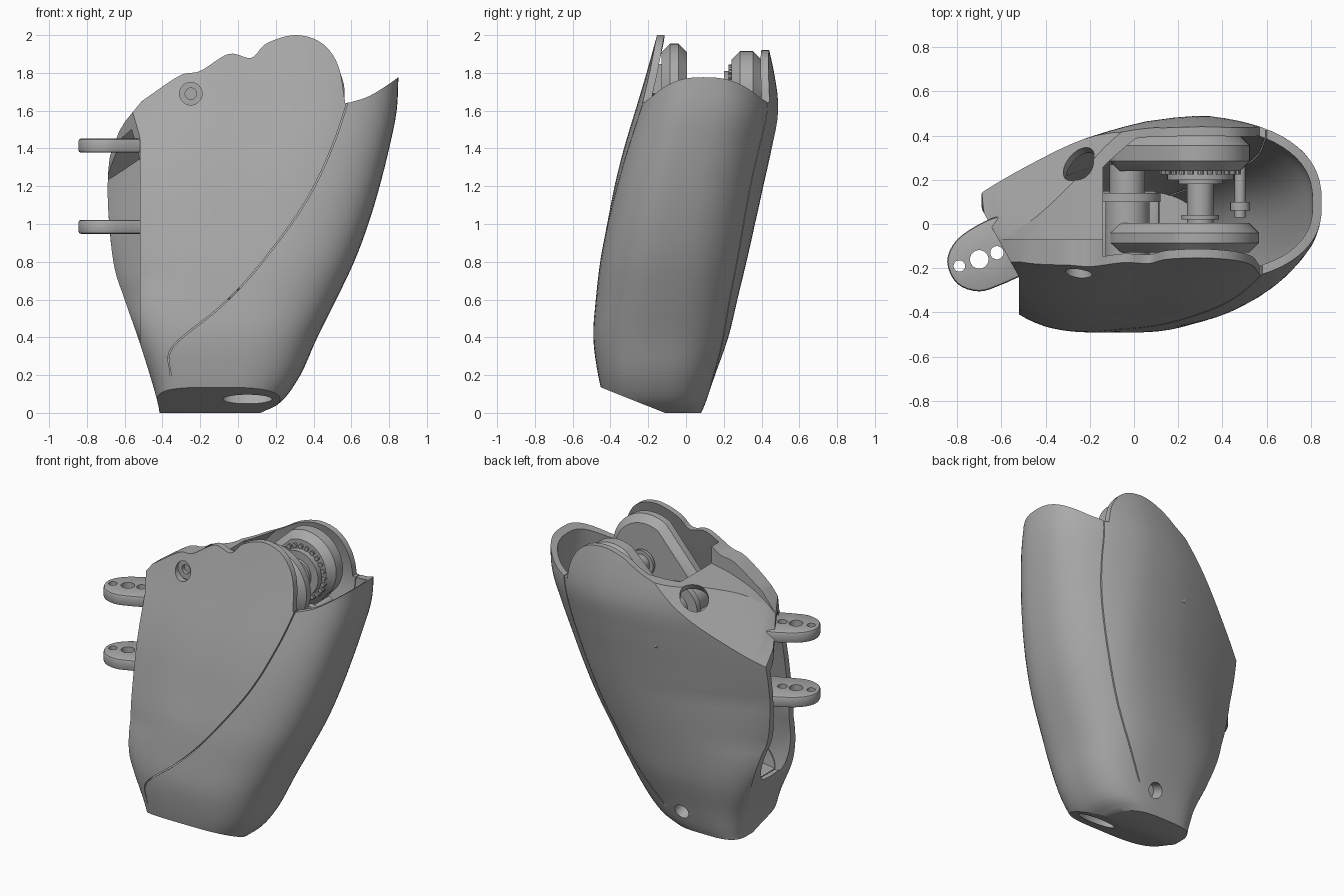
import bpy, bmesh, math
from mathutils import Vector

cube = bpy.data.objects.get("Cube")
if cube:
    bpy.data.objects.remove(cube, do_unlink=True)

grey = bpy.data.materials.new("plain grey")
grey.use_nodes = True
grey.diffuse_color = (0.4, 0.4, 0.4, 1)
grey.node_tree.nodes["Principled BSDF"].inputs["Base Color"].default_value = grey.diffuse_color


def finish(name, bm):
    bmesh.ops.recalc_face_normals(bm, faces=bm.faces)
    me = bpy.data.meshes.new(name)
    bm.to_mesh(me)
    bm.free()
    me.materials.append(grey)
    ob = bpy.data.objects.new(name, me)
    bpy.context.collection.objects.link(ob)
    return ob


def prism(name, pts, lo, hi, axis="Y"):
    """Extrude an outline: (x, z) along Y, or (x, y) along Z."""
    bm = bmesh.new()
    put = (lambda p, d: (p[0], d, p[1])) if axis == "Y" else (lambda p, d: (p[0], p[1], d))
    a, b = ([bm.verts.new(put(p, d)) for p in pts] for d in (lo, hi))
    bm.faces.new(a)
    bm.faces.new(b)
    for i in range(len(pts)):
        j = (i + 1) % len(pts)
        bm.faces.new((a[i], a[j], b[j], b[i]))
    return finish(name, bm)


def rod(name, p, q, r, flat=1, seg=40):
    p, q = Vector(p), Vector(q)
    bm = bmesh.new()
    bmesh.ops.create_cone(bm, cap_ends=True, segments=seg, radius1=r, radius2=r, depth=(q - p).length)
    ob = finish(name, bm)
    ob.scale.y = flat
    ob.rotation_euler = (q - p).to_track_quat("Z", "Y").to_euler()
    ob.location = (p + q) / 2
    return ob


def apply(ob, m):
    bpy.context.view_layer.objects.active = ob
    bpy.ops.object.modifier_apply(modifier=m.name)


def cut(ob, tool, op="DIFFERENCE"):
    m = ob.modifiers.new(op, "BOOLEAN")
    m.object, m.operation, m.solver = tool, op, "EXACT"
    apply(ob, m)
    bpy.data.objects.remove(tool, do_unlink=True)


def bevel(ob, width, segments=2):
    m = ob.modifiers.new("Bevel", "BEVEL")
    m.width, m.segments, m.limit_method = width, segments, "ANGLE"
    apply(ob, m)


def spline(pts, steps=6):
    """Smooth curve through the points."""
    ps = [Vector(p) for p in pts]
    ps = [2 * ps[0] - ps[1]] + ps + [2 * ps[-1] - ps[-2]]
    out = []
    for a, b, c, d in zip(ps, ps[1:], ps[2:], ps[3:]):
        for k in range(steps):
            t = k / steps
            out.append(0.5 * (2 * b + (c - a) * t + (2 * a - 5 * b + 4 * c - d) * t * t
                              + (3 * b - a - 3 * c + d) * t ** 3))
    return [tuple(v) for v in out] + [tuple(pts[-1])]


# Body sections: height, x range, y range
RINGS = [(0, -.42, .12, -.40, .08), (.06, -.43, .23, -.43, .11), (.2, -.47, .33, -.465, .165),
         (.4, -.57, .42, -.49, .245), (.6, -.68, .52, -.475, .30), (.8, -.74, .615, -.45, .35),
         (1.0, -.78, .69, -.41, .395), (1.2, -.8, .75, -.37, .435), (1.4, -.78, .80, -.32, .475),
         (1.6, -.73, .84, -.26, .505), (1.8, -.68, .85, -.2, .48), (2.05, -.65, .86, -.13, .42)]


def loft(name, inset, low, seg=72):
    bm = bmesh.new()
    rows = []
    for z, x0, x1, y0, y1 in spline(RINGS, 4):
        if z < low:
            continue
        cx, cy, a, b = (x0 + x1) / 2, (y0 + y1) / 2, (x1 - x0) / 2 - inset, (y1 - y0) / 2 - inset
        row = []
        up = min(1, z)
        for k in range(seg):
            c, s = math.cos(math.tau * k / seg), math.sin(math.tau * k / seg)
            n = 2.7 if c > 0 else 2.3 + max(0, .7 - z) * 3
            dx = a * math.copysign(abs(c) ** (2 / n), c)
            x, y = cx + dx, cy + b * math.copysign(abs(s) ** (2 / n), s)
            back = max(0, s)
            y += (-.06 * (1 - .6 * back) if c > 0 else .04) * dx * up
            # Back tapers toward the narrow side
            y -= .2 * max(0, .35 - x) ** 1.3 * up * back
            row.append(bm.verts.new((x, y, z)))
        rows.append(row)
    for p, q in zip(rows, rows[1:]):
        for k in range(seg):
            bm.faces.new((p[k], p[k - 1], q[k - 1], q[k]))
    bm.faces.new(rows[0])
    bm.faces.new(rows[-1])
    return finish(name, bm)


def shoulder(depth):
    """Half space that slopes off the back corner of the roof."""
    n = Vector((-.66, .48, .57)).normalized()
    p = Vector((-.14, .36, 1.72)) - n * depth
    return rod("shoulder_trim", p, p + n, 1.5, seg=4)


# Outer shell trimmed to its side outline
shell = loft("outer_shell", 0, 0)
crest = spline([(-.51, 1.65), (-.31, 1.785), (-.2, 1.81), (-.05, 1.9), (.07, 1.88), (.15, 1.955),
                (.3, 2.0), (.44, 1.96), (.53, 1.84), (.568, 1.64)])
scoop = spline([(.6, 1.645), (.7, 1.68), (.84, 1.77), (1, 1.9)])
flank = spline([(-.42, -.1), (-.42, .03), (-.51, .34), (-.6, .6), (-.66, .8), (-.69, 1.15),
                (-.67, 1.4), (-.6, 1.54)])
cut(shell, prism("outline", flank + crest + scoop + [(1, -.1)], -1, 1), "INTERSECT")
# Roof and back panel sit lower than the front panel
back_crest = spline([(-.8, 1.35), (-.52, 1.6), (-.3, 1.7), (-.13, 1.74), (.03, 1.81), (.16, 1.885),
                     (.3, 1.92), (.44, 1.89), (.53, 1.79), (.575, 1.64)])
cut(shell, prism("back_trim", back_crest + [(.575, 2.2), (-.8, 2.2)], -.07, 1))
cut(shell, shoulder(0))
cut(shell, prism("side_trim", [(-.52, -.7), (-.52, -.24), (-.69, .07), (-.72, .6),
                               (-1.2, .6), (-1.2, -.7)], .36, 2.2, "Z"))
# Sloping base facet
cut(shell, rod("base_trim", (0, -.3, .075), (0, -.485, -.39), 1.5, seg=4))

# Hollow inside, open at the top and at the narrow side
cavity = loft("cavity", .04, .25)
cut(cavity, prism("cavity_limit", [(-.9, .4), (-.9, 1.2), (-.52, 1.54), (-.3, 1.65), (-.14, 1.69),
                                   (-.14, 2.2), (1, 2.2), (1, .2), (-.3, .2)], -1, 1), "INTERSECT")
cut(cavity, shoulder(.04))
cut(shell, cavity)

# Panel seams
front_seam = spline([(-.36, .2), (-.35, .35), (-.1, .56), (.1, .77), (.35, 1.11), (.5, 1.42), (.6, 1.72)])
back_seam = spline([(0, .05), (.05, .13), (.28, .5), (.45, .9), (.56, 1.3), (.6, 1.7)])
for line, lo, hi in ((front_seam, -.8, -.03), (back_seam, .13, .8)):
    cut(shell, prism("seam", line + [(x + .005, z - .005) for x, z in reversed(line)], lo, hi))

# Screw holes
cut(shell, rod("front_hole", (-.25, -.4, 1.69), (-.25, -.1, 1.69), .06))
cut(shell, rod("back_hole", (-.32, .4, 1.85), (-.19, .16, 1.51), .085))
cut(shell, rod("base_slot", (.05, -.33, -.01), (.05, -.22, .24), .13, flat=.5))
cut(shell, rod("back_low_hole", (-.06, .3, .07), (-.06, .05, .17), .05))

# Recessed screw seat
seat = rod("screw_seat", (-.25, -.19, 1.69), (-.25, -.16, 1.69), .066)
cut(seat, rod("screw_bore", (-.25, -.3, 1.69), (-.25, -.165, 1.69), .03))

# Side mounting horns
tab = spline([(-.4, .1), (-.58, .045), (-.68, .01), (-.8, -.07), (-.845, -.17), (-.8, -.27),
              (-.7, -.305), (-.6, -.275), (-.52, -.24), (-.4, -.2)], 4)
parts = [shell, seat]
for label, z in (("lower", .985), ("upper", 1.415)):
    horn = prism(label + "_horn", tab, z - .037, z + .037, "Z")
    bevel(horn, .014)
    for x, y, r in ((-.79, -.19, .026), (-.7, -.16, .042), (-.62, -.13, .03)):
        cut(horn, rod("horn_bore", (x, y, z - .1), (x, y, z + .1), r, seg=24))
    parts.append(horn)

# Drive block and motor behind the horns
block = prism("drive_block", [(-.42, .6), (.0, .6), (.12, 1.45), (-.42, 1.46)], -.2, .15)
bevel(block, .03)
parts.append(block)
for name, lo, hi, r in (("motor", -.17, .14, .1), ("motor_flange", .1, .14, .15),
                        ("motor_pulley", .14, .27, .08)):
    parts.append(rod(name, (-.03, lo, 1.5), (-.03, hi, 1.5), r))


# Joint arms: round head with a strap running down inside
def arm(name, r, lo, hi):
    cx, cz = .3, 1.69
    head = [(cx + r * math.cos(math.radians(a)), cz + r * math.sin(math.radians(a)))
            for a in range(-50, 121, 6)]
    ob = prism(name, head + [(-.11, 1.6), (-.11, 1.3), (.2, 1.2)], lo, hi)
    bevel(ob, .045, 1)
    return ob


parts += [arm("front_arm", .265, -.13, .005), arm("back_arm", .225, .24, .4)]

# Joint axle, bearing discs and rollers
for name, lo, hi, r in (("axle", -.02, .3, .06), ("axle_collar", .02, .04, .085),
                        ("bearing_disc", .2, .27, .15), ("bearing_lip", .18, .21, .1)):
    parts.append(rod(name, (.3, lo, 1.66), (.3, hi, 1.66), r))
for k in range(24):
    a = math.tau * k / 24
    x, z = .3 + .17 * math.cos(a), 1.66 + .17 * math.sin(a)
    parts.append(rod("bearing_roller", (x, .225, z), (x, .26, z), .014, seg=10))
parts.append(rod("stop_pin", (.48, .03, 1.5), (.48, .28, 1.5), .025, seg=20))
parts.append(rod("stop_washer", (.48, .06, 1.5), (.48, .1, 1.5), .045, seg=20))

# Smooth shading with sharp edges kept
bpy.ops.object.select_all(action="DESELECT")
for ob in parts:
    ob.select_set(True)
bpy.context.view_layer.objects.active = shell
bpy.ops.object.shade_smooth_by_angle(angle=math.radians(30))
